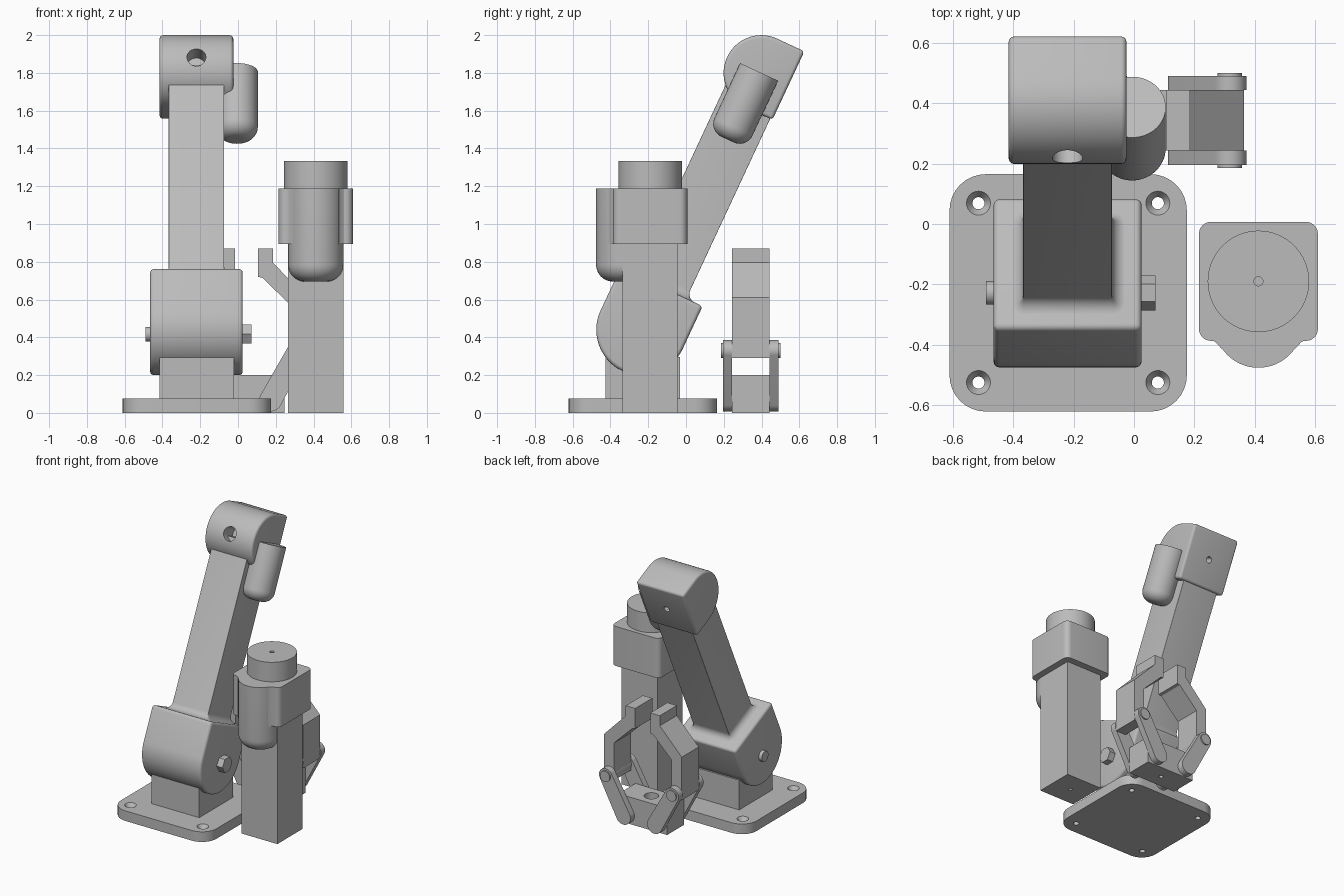
import bpy, bmesh
from math import sin, cos, pi, radians, sqrt
from mathutils import Matrix, Vector

cube = bpy.data.objects.get("Cube")
if cube:
    bpy.data.objects.remove(cube, do_unlink=True)

grey = bpy.data.materials.new("plain_grey")
grey.use_nodes = True
grey.diffuse_color = (0.5, 0.5, 0.5, 1)
grey.node_tree.nodes["Principled BSDF"].inputs["Base Color"].default_value = (0.5, 0.5, 0.5, 1)


def frame(origin, a, b, c):
    return Matrix.Translation(origin) @ Matrix((a, b, c)).transposed().to_4x4()


X, Y, Z = Vector((1, 0, 0)), Vector((0, 1, 0)), Vector((0, 0, 1))
TILT = radians(25)
U = Vector((0, sin(TILT), cos(TILT)))      # along the arm
V = Vector((0, cos(TILT), -sin(TILT)))     # across the arm
SHOULDER = Vector((-0.22, -0.235, 0.44))
REACH = 1.5
WRIST = SHOULDER + U * REACH
UPRIGHT = Matrix.Identity(4)


def arc(cx, cy, r, start, end, n=24):
    steps = [radians(start + (end - start) * i / n) for i in range(n + 1)]
    return [(cx + r * cos(t), cy + r * sin(t)) for t in steps]


def circle(cx, cy, r, n=64):
    return arc(cx, cy, r, 0, 360, n)[:-1]


def rounded_rect(cx, cy, hx, hy, r):
    corners = ((1, 1, 0), (-1, 1, 90), (-1, -1, 180), (1, -1, 270))
    return [p for sx, sy, a in corners
            for p in arc(cx + sx * (hx - r), cy + sy * (hy - r), r, a, a + 90, 8)]


def rect(x0, x1, y0, y1):
    return [(x0, y0), (x1, y0), (x1, y1), (x0, y1)]


def loft(name, rings, m=UPRIGHT):
    """Skin a stack of (outline, height) rings and cap both ends."""
    bm = bmesh.new()
    loops = [[bm.verts.new(m @ Vector((p[0], p[1], h))) for p in pts] for pts, h in rings]
    n = len(loops[0])
    for lo, hi in zip(loops, loops[1:]):
        for i in range(n):
            j = (i + 1) % n
            bm.faces.new((lo[i], lo[j], hi[j], hi[i]))
    bm.faces.new(loops[0][::-1])
    bm.faces.new(loops[-1])
    bmesh.ops.recalc_face_normals(bm, faces=bm.faces)
    mesh = bpy.data.meshes.new(name)
    bm.to_mesh(mesh)
    bm.free()
    mesh.materials.append(grey)
    ob = bpy.data.objects.new(name, mesh)
    bpy.context.collection.objects.link(ob)
    return ob


def prism(name, pts, lo, hi, m=UPRIGHT):
    return loft(name, [(pts, lo), (pts, hi)], m)


def finish(ob, bevel=0, holes=()):
    """Apply edge rounding, drill the holes and shade."""
    bpy.ops.object.select_all(action='DESELECT')
    ob.select_set(True)
    bpy.context.view_layer.objects.active = ob
    if bevel:
        mod = ob.modifiers.new("rounding", 'BEVEL')
        mod.width, mod.segments = bevel, 5
        mod.limit_method, mod.angle_limit = 'ANGLE', radians(40)
        bpy.ops.object.modifier_apply(modifier=mod.name)
    for cutter in holes:
        cutter.hide_render = True
        mod = ob.modifiers.new("hole", 'BOOLEAN')
        mod.operation, mod.solver, mod.object = 'DIFFERENCE', 'EXACT', cutter
        bpy.ops.object.modifier_apply(modifier=mod.name)
        bpy.data.objects.remove(cutter, do_unlink=True)
    bpy.ops.object.shade_smooth_by_angle(angle=radians(30))
    return ob


def drill(cx, cy, r, lo, hi, m=UPRIGHT):
    return prism("drill", circle(cx, cy, r, 32), lo, hi, m)


def motor(name, r, length, fillet, m):
    """Cylinder along local z with a rounded lower end."""
    rings = [(circle(0, 0, r - fillet + x), -length + fillet + z)
             for x, z in arc(0, 0, fillet, -90, 0, 10)]
    finish(loft(name, rings + [(circle(0, 0, r), 0)], m))


# Base plate with countersunk corner holes, and pedestal
bx, by = -0.218, -0.228
holes = []
for sx in (-1, 1):
    for sy in (-1, 1):
        hx, hy = bx + sx * 0.297, by + sy * 0.297
        holes.append(drill(hx, hy, 0.02, -0.05, 0.06))
        holes.append(loft("countersink", [(circle(hx, hy, r, 32), z)
                                          for r, z in ((0.02, 0.045), (0.04, 0.0755))]))
finish(prism("base_plate", rounded_rect(bx, by, 0.393, 0.393, 0.12), 0, 0.075), holes=holes)
finish(prism("pedestal", rect(bx - 0.197, bx + 0.197, by - 0.197, by + 0.197), 0.07, 0.295))

# Shoulder housing: rounded below, square above, tilted with the arm
tilted = frame(SHOULDER, V, U, X)
finish(prism("shoulder_housing", arc(0, 0, 0.24, 180, 360, 40) + [(0.24, 0.25), (-0.24, 0.25)],
             -0.245, 0.245, tilted), bevel=0.02)

# Arm with a curved flare where it leaves the housing
along = frame(SHOULDER, X, -V, U)
flare = 0.05
rings = []
for i in range(9):
    t = radians(90 * i / 8)
    grow = flare * (1 - sin(t))
    rings.append((rounded_rect(0, 0, 0.147 + grow, 0.145 + grow, 0.002 + grow),
                  0.249 + flare * (1 - cos(t))))
rings.append((rounded_rect(0, 0, 0.147, 0.145, 0.002), REACH - 0.02))
finish(loft("arm", rings, along))

# Shoulder pivot: bolt on one side, hexagonal nut on the other
side = frame((0, by, 0.417), Y, Z, X)
finish(prism("shoulder_bolt", circle(0, 0, 0.039), -0.49, -0.4, side))
finish(prism("shoulder_nut", circle(0, 0, 0.058, 6), 0, 0.072, side))

# Wrist housing, with a counterbored hole through it
wrist = frame(WRIST, V, U, X)
through = frame(WRIST, X, -U, V)
finish(prism("wrist_housing", arc(0, 0, 0.2, 90, 270, 40) + [(0.158, -0.2), (0.158, 0.2)],
             -0.195, 0.195, wrist), bevel=0.018,
       holes=[drill(0, 0, 0.05, -0.3, -0.08, through)])
wrist_ob = bpy.data.objects["wrist_housing"]
finish(wrist_ob, holes=[drill(0, 0, 0.022, 0.06, 0.3, through)])
motor("wrist_motor", 0.111, 0.395, 0.075, frame((-0.006, 0.387, 1.805), X, -V, U))

# Column with gearbox, cap and motor
cx, cy = 0.412, -0.19
finish(prism("column", rect(cx - 0.147, cx + 0.147, cy - 0.146, cy + 0.146), 0, 0.92),
       holes=[drill(cx, cy, 0.012, -0.05, 0.05)])
finish(prism("gearbox", rounded_rect(cx, cy, 0.197, 0.197, 0.04), 0.895, 1.188))
finish(prism("gearbox_cap", circle(cx, cy, 0.168), 1.18, 1.333),
       holes=[drill(cx, cy, 0.015, 1.28, 1.4)])
motor("column_motor", 0.146, 0.493, 0.09, frame((cx, -0.33, 1.188), X, Y, Z))
for s in (-1, 1):
    web = [(cx + s * x, y) for x, y in ((0.165, -0.38), (0.142, -0.391), (0.122, -0.413), (0.1, -0.36))]
    finish(prism("motor_web", web, 0.895, 1.188))

# Gripper: block, then mirrored fingers and links
gx, gy = 0.045, 0.343
finish(prism("gripper_block", rect(gx - 0.2, gx + 0.2, gy - 0.1, gy + 0.1), 0, 0.2),
       holes=[drill(gx, gy, 0.05, 0.1, 0.3), drill(gx, gy, 0.015, -0.05, 0.12)])
finger = [(0.062, 0.87), (0.14, 0.87), (0.14, 0.795), (0.32, 0.61), (0.32, 0.29),
          (0.235, 0.29), (0.235, 0.568), (0.085, 0.715), (0.062, 0.72)]
foot, knee, link_r = (0.128, 0.068), (0.272, 0.33), 0.06
link = arc(*foot, link_r, 151, 331) + arc(*knee, link_r - 0.005, -29, 151)
for s, label in ((1, "left"), (-1, "right")):
    m = frame((gx, gy, 0), X * s, Z, Y)
    finish(prism(label + "_finger", finger, -0.1, 0.1, m))
    finish(prism(label + "_pin", circle(*knee, 0.04), -0.157, 0.157, m))
    for d in (-1, 1):
        finish(prism(label + "_link", link, d * 0.1, d * 0.147, m))
